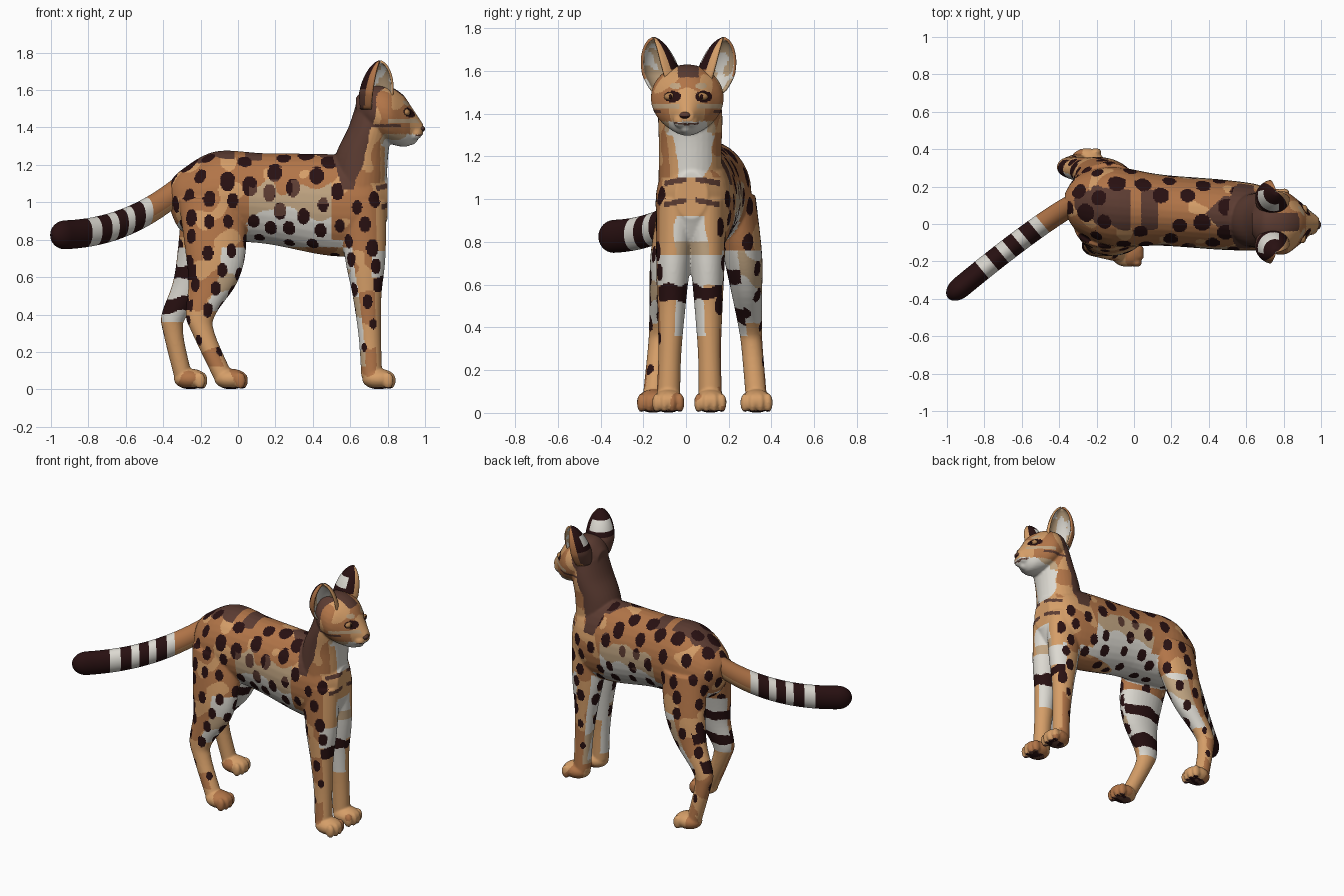
import bpy, bmesh, math, random
from mathutils import Vector, Matrix, noise, kdtree
from mathutils.bvhtree import BVHTree

if "Cube" in bpy.data.objects:
    bpy.data.objects.remove(bpy.data.objects["Cube"])

random.seed(4)
X, Y, Z = Vector((1, 0, 0)), Vector((0, 1, 0)), Vector((0, 0, 1))

# Palette
def lin(h):
    v = int(h, 16) / 255
    return v / 12.92 if v < .04 else ((v + .055) / 1.055) ** 2.4

PALETTE = dict(black_brown="281011", dark_brown="5c3c32", russet="b27548", light_tan="d59e68",
               beige="c1a582", off_white="dcd9d1", amber="b08050")
BLACK, BROWN, RUSSET, TAN, BEIGE, WHITE, AMBER = range(7)
MATS = []
for name, h in PALETTE.items():
    m = bpy.data.materials.new(name)
    m.diffuse_color = (lin(h[:2]), lin(h[2:4]), lin(h[4:]), 1)
    m.use_nodes = True
    m.node_tree.nodes["Principled BSDF"].inputs["Base Color"].default_value = m.diffuse_color
    MATS.append(m)

# Helpers
def spline(rings, n=6):
    out = []
    for i in range(len(rings) - 1):
        a, b, c, d = (rings[min(max(j, 0), len(rings) - 1)] for j in range(i - 1, i + 3))
        for k in range(n):
            t = k / n
            out.append([.5 * (2 * q + (r - p) * t + (2 * p - 5 * q + 4 * r - s) * t * t
                              + (3 * q - p - 3 * r + s) * t ** 3) for p, q, r, s in zip(a, b, c, d)])
    return out + [list(rings[-1])]

def loft(bm, rings, u, v, seg=32):
    """Skin ellipses (x, y, z, radius along u, radius along v)."""
    loops = []
    for x, y, z, a, b in spline(rings):
        c = Vector((x, y, z))
        loops.append([bm.verts.new(c + u * max(a, .004) * math.cos(t) + v * max(b, .004) * math.sin(t))
                      for t in (2 * math.pi * k / seg for k in range(seg))])
    faces = [bm.faces.new((p[k], p[(k + 1) % seg], q[(k + 1) % seg], q[k]))
             for p, q in zip(loops, loops[1:]) for k in range(seg)]
    faces += [bm.faces.new(loops[0]), bm.faces.new(loops[-1])]
    bmesh.ops.recalc_face_normals(bm, faces=faces)

def ball(bm, c, r, seg=24):
    bmesh.ops.create_uvsphere(bm, u_segments=seg, v_segments=seg // 2, radius=1,
                              matrix=Matrix.Translation(c) @ Matrix.Diagonal((*r, 1)))

def finish(name, bm, rule, mods=()):
    """Make the object, bake its modifiers, colour every face by the rule."""
    me = bpy.data.meshes.new(name)
    bm.to_mesh(me)
    bm.free()
    ob = bpy.data.objects.new(name, me)
    bpy.context.collection.objects.link(ob)
    for kind, opts in mods:
        mod = ob.modifiers.new(kind, kind)
        for k, val in opts.items():
            setattr(mod, k, val)
    if mods:
        dg = bpy.context.evaluated_depsgraph_get()
        baked = bpy.data.meshes.new_from_object(ob.evaluated_get(dg))
        ob.modifiers.clear()
        ob.data = baked
    for m in MATS:
        ob.data.materials.append(m)
    if rule:
        for p in ob.data.polygons:
            p.material_index = rule(p.center, p.normal)
    ob.data.shade_smooth()
    return ob

def spine_y(x):
    return .085 - .075 * x

# Body: torso, neck, head, legs and paws fused into one skin
TORSO = [(-.37, 1.04, .05, .06), (-.3, 1.01, .15, .165), (-.12, 1.035, .212, .237), (.15, 1.02, .19, .242),
         (.5, .985, .187, .272), (.7, .985, .165, .25), (.8, 1.02, .075, .11)]
NECK = [(.64, 1.02, .15, .15), (.66, 1.24, .147, .142), (.705, 1.4, .15, .115), (.72, 1.52, .13, .09)]
HEAD = [(.63, 1.5, .06, .06), (.7, 1.493, .145, .132), (.8, 1.47, .17, .153), (.88, 1.437, .12, .14),
        (.93, 1.408, .075, .098), (.99, 1.39, .027, .027)]
FRONT_LEG = [(.665, 1.0, .1, .13), (.68, .7, .08, .108), (.69, .5, .066, .077), (.705, .28, .054, .06),
             (.715, .07, .055, .056)]
HIND_LEG = [(-.14, 1.02, .105, .18), (-.12, .75, .092, .163), (-.135, .57, .073, .13), (-.2, .4, .055, .08),
            (-.185, .3, .05, .06), (-.075, .06, .05, .055)]

bm = bmesh.new()
loft(bm, [(x, spine_y(x), z, a, b) for x, z, a, b in TORSO], Y, Z)
loft(bm, [(x, .02, z, a, b) for x, z, a, b in NECK], Y, X)
loft(bm, [(x, .006, z, a, b) for x, z, a, b in HEAD], Y, Z)
for s in (-1, 1):
    ball(bm, (.942, s * .026, 1.367), (.042, .034, .034))                # muzzle pads
ball(bm, (.915, 0, 1.335), (.045, .033, .03))                            # chin

def leg(profile, hip_y, paw_y, stride=0):
    rings = []
    for x, z, a, b in profile:
        drop = max(0, 1 - z)
        rings.append((x - stride * drop, hip_y + (paw_y - hip_y) * drop ** .7, z, a, b * (1 - stride / 2)))
    loft(bm, rings, Y, X)
    x, y = rings[-1][:2]
    ball(bm, (x + .038, y, .055), (.09, .076, .055))                     # paw
    for k in (-1.5, -.5, .5, 1.5):                                       # toes
        ball(bm, (x + .105 - .012 * abs(k), y + k * .036, .047), (.03, .022, .045), 16)

leg(FRONT_LEG, -.04, -.085)
leg(FRONT_LEG, .09, .115)
leg(HIND_LEG, -.02, -.16)
leg(HIND_LEG, .22, .335, .23)
body = finish("cat_body", bm, None, [("REMESH", dict(mode='VOXEL', voxel_size=.007)),
                                     ("SMOOTH", dict(factor=.5, iterations=5))])

# Spots: evenly scattered over flanks, rump, shoulders and legs
def inner_leg(c, n):
    mid = .09 if c.x < .3 else .015
    return c.z < .76 and n.y * (c.y - mid) < 0 and abs(n.y) > .35

spots = []
polys = body.data.polygons
for i in random.sample(range(len(polys)), min(9000, len(polys))):
    c, n = polys[i].center, polys[i].normal
    if not .2 < c.z < 1.26 or c.x > .79 or inner_leg(c, n) or (n.x > .6 and c.x > .7):
        continue
    if c.z > 1.02 and c.x > .52 + .5 * (1.27 - c.z) or n.z > .93:
        continue
    gap = .115 if c.z > 1.05 else .095 if c.z > .42 else .12
    if all((c - p).length > gap for p, r in spots):
        spots.append((c.copy(), random.uniform(.28, .36) * gap * (1 if c.z > .42 else .5)))
tree = kdtree.KDTree(len(spots))
for i, (p, r) in enumerate(spots):
    tree.insert(p, i)
tree.balance()

def on_spot(c, n):
    for p, i, d in tree.find_n(c, 2):
        v = c - p
        v.z /= 1.4
        if v.length < spots[i][1] * (1.2 if n.z > .6 else 1):
            return True
    return False

def oval(s, z, cs, cz, rs, rz):
    return ((s - cs) / rs) ** 2 + ((z - cz) / rz) ** 2 < 1

def face_colour(x, z, s, w):
    if x > .945 and abs(z - 1.35 - .1 * s) < .004:                       # mouth line
        return BROWN
    if z < 1.365 and x > .76 + .5 * max(0, z - 1.33):
        return WHITE if s < .09 else BEIGE
    if x > .82 and oval(s, z, .073, 1.48, .04, .026):                    # eye rims
        return BLACK
    if x > .8 and oval(s, z, .06, 1.53, .028, .014):
        return BEIGE
    if x > .8 and s > .04 and abs(z - 1.435) < .012:
        return BEIGE
    if s > .1 and x < .87 and abs(z - 1.41) < .008:                      # cheek stripe
        return BROWN
    if z > 1.57 and s < .05:
        return BROWN
    return TAN if w > .05 or x > .92 else RUSSET

def leg_colour(c, n, w):
    z, front, inner = c.z, c.x > .4, inner_leg(c, n)
    ripple = z + .025 * noise.noise(c * 12)
    bands = (.56,) if front else (.45, .63)
    banded = (n.x > .35 or inner and n.x > -.3) if front else (inner or n.x < -.45)
    if banded and any(abs(ripple - h) < .035 for h in bands) or not inner and on_spot(c, n):
        return BLACK
    if inner and z > .36 or front and n.x > .25 and z > .6:
        return WHITE
    if not front and n.x > .1 and z > .42 or front and n.x < -.5:
        return WHITE if w > -.2 else BEIGE
    return TAN if w > .08 or inner or n.x > .5 else RUSSET

def coat(c, n):
    x, y, z = c
    s = abs(y - (.01 if z > 1.3 else spine_y(x)))
    w = noise.noise(c * 8)
    # nape and head
    if z > 1.07 and .52 - .3 * (z - 1.2) < x < .62 + .27 * (z - 1.08) + .04 * w:
        return BROWN
    if z > 1.31 and x > .7:
        return face_colour(x, z, s, w)
    # throat and chest
    if x > .68 and z > 1.1:
        return WHITE if x > .74 and s < .085 + .04 * w + .2 * (z - 1.2) else (TAN if w > .1 or x > .76 else RUSSET)
    if x > .7 and n.x > .45 and z > .74:
        if any(abs(z - h + .2 * s) < .013 for h in (1.1, 1.0)) and .02 < s < .13:
            return BROWN
        if z < .92 and s < .075 + .04 * w:
            return WHITE if z > .8 else BEIGE
        return BLACK if s > .12 and on_spot(c, n) else TAN
    # paws and legs
    if z < .012 and n.z < -.6:
        return BLACK if noise.noise(c * 25) > 0 else BROWN
    if z < .12:
        return TAN if w > -.15 else RUSSET
    if z < .76:
        return leg_colour(c, n, w)
    # torso
    flank = .06 < x < .5
    if on_spot(c, n):
        return BROWN if flank and .93 < z < 1.12 and w > -.1 else BLACK
    if n.z < -.5 or flank and z < .95 + .08 * w:
        return WHITE
    if flank and z < 1.08 + .12 * w:
        return BEIGE
    if n.z > .75 and s < .1 + .05 * w and (x < -.02 or .04 < x < .13 or x > .38 + s):
        return BROWN
    return TAN if w > .27 else RUSSET

for p in polys:
    p.material_index = coat(p.center, p.normal)

# Tail with rings
along = Vector((-.77, -.638, 0))
def tail_colour(c, n):
    d = along.dot(c)
    if d < .375:
        return RUSSET if n.z > -.2 else TAN
    rings = ((.375, .43), (.495, .54), (.595, .65), (.715, .785))
    return WHITE if any(a < d < b for a, b in rings) else BLACK

rings = []
for k in range(25):
    t = 1 - (1 - k / 24) ** 2
    r = math.sqrt(max(0, 1 - max(0, (t - .9) / .1) ** 2))
    rings.append((-.29 - .705 * t, .12 - .515 * t ** 1.15, .825 + .265 * (1 - t) ** 2.3, .058 * r, .077 * r))
bm = bmesh.new()
loft(bm, rings, Vector((-.638, .77, 0)), Z, 40)
finish("tail", bm, tail_colour)

# Ears: cupped shells opening forward and outward
levels = [(.73 + .03 * t, .088 + .076 * t ** .6, 1.5 + .254 * t,
           .086 * (1 - t ** 3) ** .7 * (.8 + .2 * min(1, 3 * t)) + .003) for t in (k / 24 for k in range(25))]
turn = math.radians(48)
for side, label in ((-1, "near"), (1, "far")):
    bm = bmesh.new()
    rows = [[bm.verts.new((x + r * math.cos(a), .012 + side * (off + r * math.sin(a)), z))
             for a in (turn + math.radians(55 + 250 * k / 28) for k in range(29))] for x, off, z, r in levels]
    for p, q in zip(rows, rows[1:]):
        for k in range(28):
            bm.faces.new((p[k], p[k + 1], q[k + 1], q[k]))
    bmesh.ops.recalc_face_normals(bm, faces=bm.faces[:])

    def ear_colour(c, n):
        x, off, z, r = min(levels, key=lambda l: abs(l[2] - c.z))
        d = Vector((c.x - x, c.y - .012 - side * off, 0))
        ang = (d.x * math.cos(turn) + side * d.y * math.sin(turn)) / r
        if d.dot(n) < 0:
            return WHITE if noise.noise(c * 20) > .1 or ang < -.8 else BEIGE
        if ang > .1:
            return TAN if c.x > x else RUSSET
        if 1.64 < z < 1.71 and ang < -.5:
            return WHITE
        return BLACK if z > 1.61 else BROWN if c.x < x else RUSSET
    finish("ear_" + label, bm, ear_colour, [("SOLIDIFY", dict(thickness=.012, offset=0))])

# Eyes set on the face surface, with pupils
bm = bmesh.new()
bm.from_mesh(body.data)
bvh = BVHTree.FromBMesh(bm)
bm.free()
for side, label in ((-1, "near"), (1, "far")):
    start = Vector((2, side * .073, 1.48))
    hit = bvh.ray_cast(start, -X)[0] or start - X * 1.11
    for part, r, dx, col in (("eye", (.02, .03, .019), -.01, AMBER), ("pupil", (.008, .008, .012), .006, BLACK)):
        bm = bmesh.new()
        ball(bm, hit + X * dx, r)
        finish(part + "_" + label, bm, lambda c, n, k=col: k)

# Nose
bm = bmesh.new()
ball(bm, (.98, -.004, 1.393), (.02, .026, .018))
finish("nose", bm, lambda c, n: BROWN if c.z > 1.387 else BLACK)
